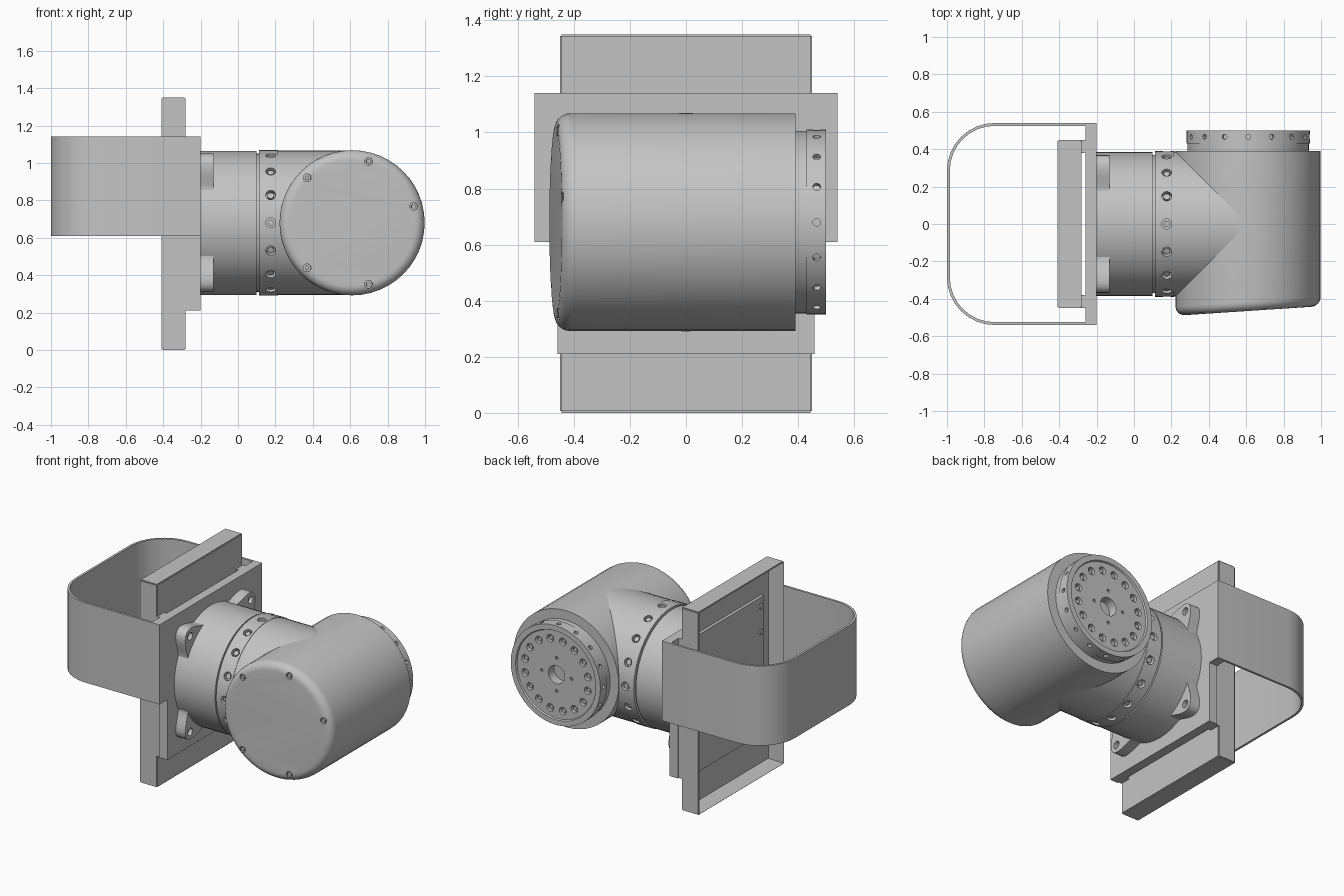
import bpy, bmesh
from math import sin, cos, pi, radians
from mathutils import Vector, Matrix

cube = bpy.data.objects.get("Cube")
if cube:
    bpy.data.objects.remove(cube, do_unlink=True)

grey = bpy.data.materials.new("machined grey")
grey.use_nodes = True
grey.diffuse_color = (0.55, 0.55, 0.55, 1)
grey.node_tree.nodes["Principled BSDF"].inputs["Base Color"].default_value = grey.diffuse_color

MID_Z, ELBOW_X, SIDES = 0.68, 0.61, 48
X, Y = Vector((1, 0, 0)), Vector((0, 1, 0))


def make(name, bm, smooth=True):
    bmesh.ops.recalc_face_normals(bm, faces=bm.faces)
    mesh = bpy.data.meshes.new(name)
    bm.to_mesh(mesh)
    bm.free()
    mesh.materials.append(grey)
    ob = bpy.data.objects.new(name, mesh)
    bpy.context.collection.objects.link(ob)
    if smooth:
        shade(ob)
    return ob


def shade(ob):
    bpy.ops.object.select_all(action='DESELECT')
    ob.select_set(True)
    bpy.context.view_layer.objects.active = ob
    bpy.ops.object.shade_smooth_by_angle(angle=radians(30))


def add_box(bm, lo, hi):
    lo, hi = Vector(lo), Vector(hi)
    bmesh.ops.create_cube(bm, size=1, matrix=Matrix.Translation((lo + hi) / 2)
                          @ Matrix.Diagonal((*(hi - lo), 1)))


def box(name, lo, hi):
    bm = bmesh.new()
    add_box(bm, lo, hi)
    return make(name, bm, False)


def prism(name, outline, direction):
    """Extrude a closed outline of points along a vector."""
    bm = bmesh.new()
    face = bm.faces.new([bm.verts.new(p) for p in outline])
    out = bmesh.ops.extrude_face_region(bm, geom=[face])
    bmesh.ops.translate(bm, vec=direction,
                        verts=[v for v in out["geom"] if isinstance(v, bmesh.types.BMVert)])
    return make(name, bm)


def lathe(name, profile, place):
    """Solid of revolution; place(along, u, v) gives the position."""
    bm = bmesh.new()
    rings = []
    for along, r in profile:
        rings.append([bm.verts.new(place(along, r * cos(2 * pi * i / SIDES), r * sin(2 * pi * i / SIDES)))
                      for i in range(SIDES)])
    for a, b in zip(rings, rings[1:]):
        for i in range(SIDES):
            j = (i + 1) % SIDES
            bm.faces.new((a[i], a[j], b[j], b[i]))
    bm.faces.new(rings[0])
    bm.faces.new(rings[-1])
    return make(name, bm)


def add_pin(bm, centre, axis, radius, depth, sides=16):
    turn = Vector(axis).to_track_quat('Z', 'Y').to_matrix().to_4x4()
    bmesh.ops.create_cone(bm, cap_ends=True, segments=sides, radius1=radius, radius2=radius,
                          depth=depth, matrix=Matrix.Translation(centre) @ turn)


def drill(ob, pins):
    """Cut round holes, then bake the result."""
    bm = bmesh.new()
    for pin in pins:
        add_pin(bm, *pin)
    cutter = make("hole_cutter", bm, False)
    cutter.hide_render = True
    mod = ob.modifiers.new("holes", 'BOOLEAN')
    mod.operation, mod.solver, mod.object = 'DIFFERENCE', 'EXACT', cutter
    bpy.context.view_layer.update()
    graph = bpy.context.evaluated_depsgraph_get()
    mesh = bpy.data.meshes.new_from_object(ob.evaluated_get(graph))
    ob.modifiers.clear()
    ob.data = mesh
    bpy.data.objects.remove(cutter, do_unlink=True)
    shade(ob)


def pins(name, items):
    bm = bmesh.new()
    for item in items:
        add_pin(bm, *item)
    return make(name, bm)


def along_x(a, u, v):
    return Vector((a, u, MID_Z + v))


def along_y(a, u, v):
    return Vector((ELBOW_X + u, a, MID_Z + v))


def circle(n, offset=0):
    return [(cos(2 * pi * (i + offset) / n), sin(2 * pi * (i + offset) / n)) for i in range(n)]


# Shoulder housing with its grooved bolt ring
shoulder = lathe("shoulder_housing", [
    (-0.2, 0.385), (0.10, 0.385), (0.10, 0.37), (0.112, 0.37), (0.112, 0.39),
    (0.215, 0.39), (0.215, 0.387), (0.61, 0.387)], along_x)
ring = circle(16)
drill(shoulder, [(along_x(0.175, 0.39 * c, 0.39 * s), (0, c, s), 0.027, 0.07) for c, s in ring])
pins("shoulder_ring_screws",
     [(along_x(0.175, 0.365 * c, 0.365 * s), (0, c, s), 0.017, 0.03, 12) for c, s in ring])

# Mounting flange with four rounded ears
outline = []
for i in range(144):
    t = 2 * pi * i / 144
    d = abs((t % (pi / 2)) - pi / 4)
    r = 0.38 + (0.12 * cos(d * 4.5) ** 2 if d < pi / 9 else 0)
    outline.append(along_x(-0.2, r * cos(t), r * sin(t)))
flange = prism("mounting_flange", outline, X * 0.07)
ears = [(c, s) for c, s in circle(4, 0.5)]
drill(flange, [(along_x(-0.13, 0.45 * c, 0.45 * s), X, 0.025, 0.05) for c, s in ears])

# Elbow housing with a slanted, rounded cap
SLANT = 0.066


def elbow_place(a, u, v):
    p = along_y(a, u, v)
    if a < -0.35:
        p.y += SLANT * u
    return p


round_edge = [(-0.415 - 0.05 * sin(k * pi / 12), 0.338 + 0.05 * cos(k * pi / 12)) for k in range(7)]
elbow = lathe("elbow_housing", [(0.39, 0.388)] + round_edge, elbow_place)
cap_axis = Vector((SLANT, -1, 0))
cap_spots = [elbow_place(-0.465, 0.34 * cos(radians(a)), 0.34 * sin(radians(a)))
             for a in (-135, -75, 15, 75, 135)]
drill(elbow, [(p, cap_axis, 0.021, 0.04) for p in cap_spots])
pins("cap_screws", [(p - cap_axis * 0.012, cap_axis, 0.013, 0.02, 6) for p in cap_spots])

# Output flange on the back of the elbow
output = lathe("output_flange", [
    (0.37, 0.325), (0.43, 0.325), (0.43, 0.33), (0.50, 0.33), (0.50, 0.295), (0.49, 0.29)], along_y)
holes = [(along_y(0.49, 0, 0), Y, 0.06, 0.12, 32)]
holes += [(along_y(0.49, 0.235 * c, 0.235 * s), Y, 0.025, 0.05) for c, s in circle(16, 0.5)]
holes += [(along_y(0.49, 0.11 * c, 0.11 * s), Y, 0.01, 0.04, 10) for c, s in circle(4)]
holes += [(along_y(0.466, 0.33 * c, 0.33 * s), (c, 0, s), 0.014, 0.04, 12) for c, s in ring]
drill(output, holes)
pins("output_screws",
     [(along_y(0.472, 0.235 * c, 0.235 * s), Y, 0.015, 0.016, 6) for c, s in circle(16, 0.5)])

# Mounting plate, wide upper band plate and spacer rails
box("mounting_plate", (-0.26, -0.458, 0.21), (-0.2, 0.458, 0.62))
box("band_plate", (-0.26, -0.54, 0.61), (-0.2, 0.54, 1.14))
for side, name in ((-1, "right_spacer_rail"), (1, "left_spacer_rail")):
    y0, y1 = sorted((side * 0.38, side * 0.45))
    box(name, (-0.285, y0, 0.21), (-0.255, y1, 1.14))


# Thin hoop with rounded corners
def hoop_side(inset):
    r = 0.25 - inset
    pts = [(-0.255, 0.535 - inset)]
    for k in range(9):
        t = pi / 2 + k * pi / 16
        pts.append((-0.745 + r * cos(t), 0.285 + r * sin(t)))
    return pts + [(x, -y) for x, y in reversed(pts)]


hoop_outline = hoop_side(-0.005) + hoop_side(0.01)[::-1]
prism("guard_hoop", [(x, y, 0.61) for x, y in hoop_outline], Vector((0, 0, 0.53)))

# Backing tray, open to the rear
bm = bmesh.new()
add_box(bm, (-0.41, -0.45, 0), (-0.28, 0.45, 1.35))
bmesh.ops.bevel(bm, geom=bm.edges[:], offset=0.006, segments=2, affect='EDGES')
back = min(bm.faces, key=lambda f: f.calc_center_median().x)
bmesh.ops.inset_region(bm, faces=[back], thickness=0.01)
bmesh.ops.translate(bm, verts=back.verts, vec=X * 0.11)
make("backing_tray", bm)

# Inner panel and its screws
box("tray_panel", (-0.32, -0.36, 0.22), (-0.298, 0.434, 1.13))
pins("tray_screws", [((-0.318, y, z), X, 0.018, 0.02)
                     for y in (-0.33, 0.4) for z in (0.28, 0.45, 0.9, 1.07)])
